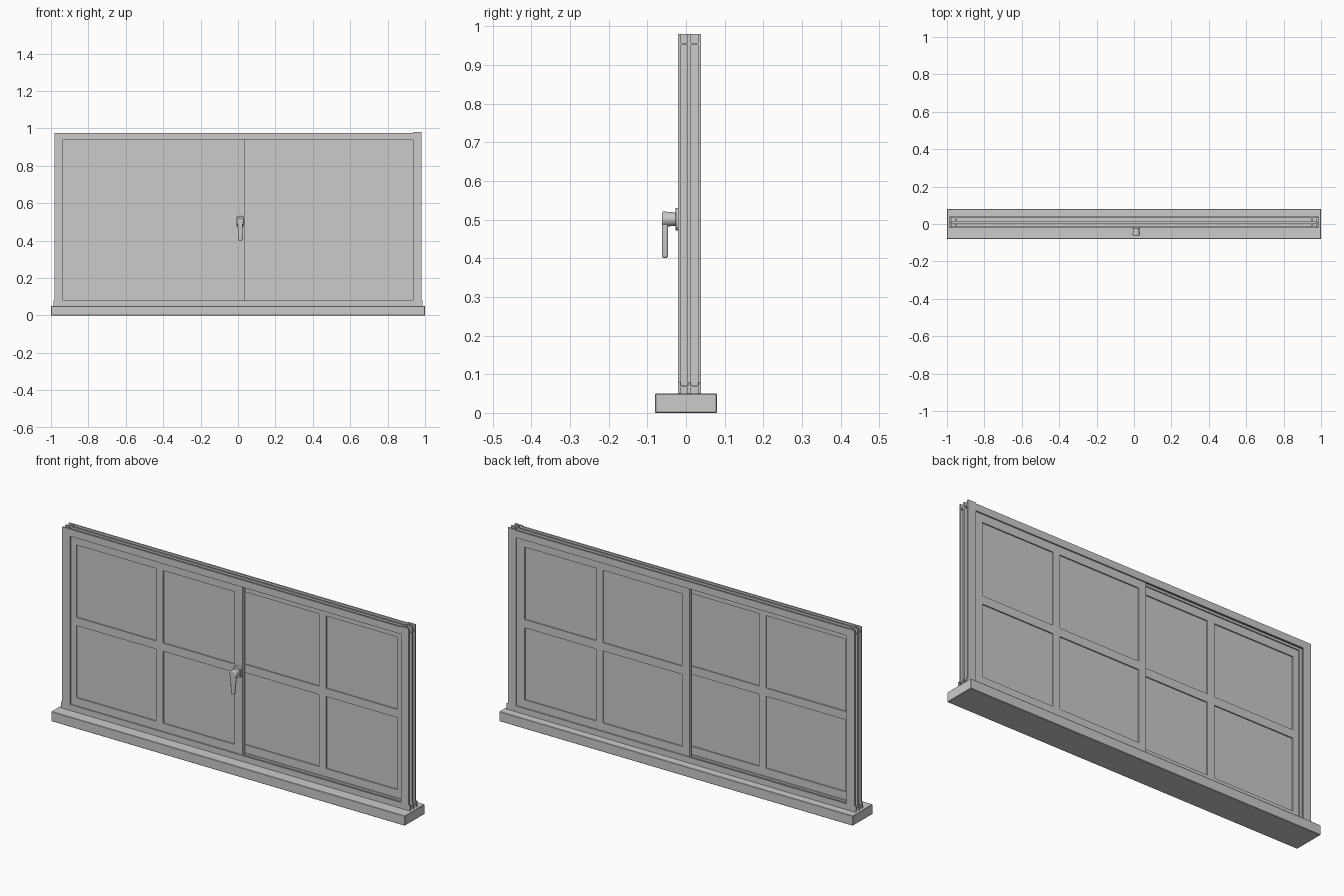
import bpy, bmesh, math
from mathutils import Matrix

if "Cube" in bpy.data.objects:
    bpy.data.objects.remove(bpy.data.objects["Cube"])


def finish(name, bm, bevel=0, segments=2, smooth=False):
    bmesh.ops.recalc_face_normals(bm, faces=bm.faces)
    me = bpy.data.meshes.new(name)
    bm.to_mesh(me)
    bm.free()
    ob = bpy.data.objects.new(name, me)
    bpy.context.collection.objects.link(ob)
    if bevel:
        m = ob.modifiers.new("bevel", 'BEVEL')
        m.width, m.segments = bevel, segments
        m.limit_method = 'ANGLE'
    if smooth:
        bpy.ops.object.select_all(action='DESELECT')
        ob.select_set(True)
        bpy.context.view_layer.objects.active = ob
        bpy.ops.object.shade_smooth_by_angle(angle=math.radians(40))
    return ob


def add_box(bm, x0, x1, y0, y1, z0, z1):
    mat = Matrix.Translation(((x0 + x1) / 2, (y0 + y1) / 2, (z0 + z1) / 2)) \
        @ Matrix.Diagonal((x1 - x0, y1 - y0, z1 - z0, 1))
    bmesh.ops.create_cube(bm, size=1, matrix=mat)


# Frame cross-section: (outward distance from the opening, depth)
PROFILE = [(0, -.021), (0, -.014), (.014, -.014), (.014, .006), (0, .006),
           (0, .012), (.014, .012), (.014, .032), (0, .032), (0, .039),
           (.045, .039), (.045, .031), (.02, .031), (.02, .013), (.045, .013),
           (.045, .004), (.02, .004), (.02, -.013), (.045, -.013), (.045, -.021)]


def extrusion(name, start, end, place):
    """Extrude PROFILE from start to end; place(u, y, t) gives the position."""
    bm = bmesh.new()
    a, b = ([bm.verts.new(place(u, y, t)) for u, y in PROFILE] for t in (start, end))
    n = len(PROFILE)
    for i in range(n):
        j = (i + 1) % n
        bm.faces.new((a[i], a[j], b[j], b[i]))
    bm.faces.new(a)
    bm.faces.new(b[::-1])
    return finish(name, bm)


# Sill
bm = bmesh.new()
add_box(bm, -1, 1, -.08, .08, 0, .05)
finish("sill", bm, .002, 1)

# Outer frame: two jambs, head and bottom track
extrusion("left_jamb", .05, .976, lambda u, y, t: (-.935 - u, y, t))
extrusion("right_jamb", .05, .98, lambda u, y, t: (.935 + u, y, t))
extrusion("head_rail", -.979, .979, lambda u, y, t: (t, y, .94 + u * .8))
extrusion("bottom_track", -.987, .987, lambda u, y, t: (t, y, .08 - u * .667))

# Two sliding sashes with crossing glazing bars and panes
for name, dx, y0 in (("front_sash", 0, -.012), ("rear_sash", .903, .014)):
    y1 = y0 + .017
    bm = bmesh.new()
    for xa, xb in ((-.945, -.905), (-.455, -.415), (-.012, .035)):
        add_box(bm, xa + dx, xb + dx, y0, y1, .072, .952)
    for xa, xb in ((-.905, -.455), (-.415, -.012)):
        for za, zb in ((.072, .12), (.488, .53), (.90, .952)):
            add_box(bm, xa + dx, xb + dx, y0, y1, za, zb)
    finish(name, bm)
    bm = bmesh.new()
    add_box(bm, -.93 + dx, .02 + dx, y0 + .006, y1 - .006, .09, .93)
    finish(name + "_glass", bm)

# Handle: rounded base plate, round neck and tapered lever
HX = .012
bm = bmesh.new()
add_box(bm, HX - .02, HX + .02, -.027, -.010, .472, .53)
vertical = [e for e in bm.edges if abs(e.verts[0].co.y - e.verts[1].co.y) > .01]
bmesh.ops.bevel(bm, geom=vertical, offset=.015, segments=5, affect='EDGES', profile=.5)
finish("handle_plate", bm, .0015, 2, True)

bm = bmesh.new()
rot = Matrix.Translation((HX, -.042, .501)) @ Matrix.Rotation(math.pi / 2, 4, 'X')
bmesh.ops.create_cone(bm, cap_ends=True, segments=24, radius1=.017, radius2=.020,
                      depth=.04, matrix=rot)
finish("handle_neck", bm, .005, 3, True)

bm = bmesh.new()
add_box(bm, HX - .015, HX + .015, -.062, -.046, .40, .515)
for v in bm.verts:
    if v.co.z < .45:
        v.co.x = HX + (v.co.x - HX) * .75
finish("handle_lever", bm, .006, 3, True)
